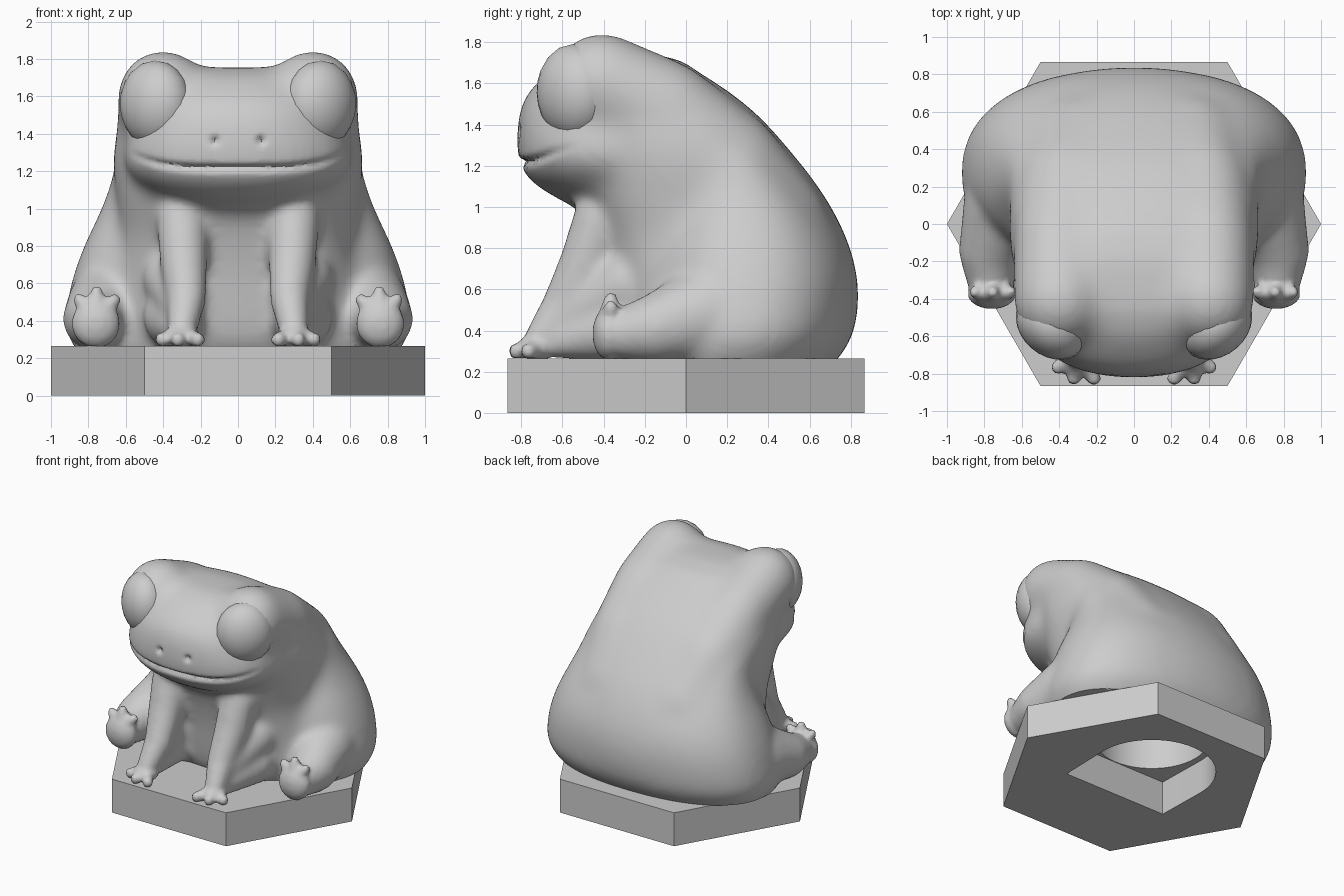
import bpy, bmesh, math
from mathutils import Vector, Matrix

if "Cube" in bpy.data.objects:
    bpy.data.objects.remove(bpy.data.objects["Cube"], do_unlink=True)

BASE_TOP = 0.265
BORE_TOP = 0.6

grey = bpy.data.materials.new("plain_grey")
grey.use_nodes = True
grey.diffuse_color = (0.61, 0.61, 0.61, 1)
for node in grey.node_tree.nodes:
    if node.type == 'BSDF_PRINCIPLED':
        node.inputs["Base Color"].default_value = grey.diffuse_color

# Unit sphere reused for every soft shape
ball = bmesh.new()
bmesh.ops.create_uvsphere(ball, u_segments=20, v_segments=14, radius=1)
ball.verts.index_update()
BALL_POINTS = [v.co.copy() for v in ball.verts]
BALL_FACES = [[v.index for v in f.verts] for f in ball.faces]
ball.free()


def make_object(name, bm):
    mesh = bpy.data.meshes.new(name)
    bm.to_mesh(mesh)
    bm.free()
    mesh.materials.append(grey)
    obj = bpy.data.objects.new(name, mesh)
    bpy.context.collection.objects.link(obj)
    return obj


def bake(obj):
    """Replace the mesh by its evaluated version."""
    bpy.context.view_layer.update()
    graph = bpy.context.evaluated_depsgraph_get()
    mesh = bpy.data.meshes.new_from_object(obj.evaluated_get(graph))
    obj.modifiers.clear()
    obj.data = mesh
    mesh.materials.clear()
    mesh.materials.append(grey)


def fuse(obj, bm, voxel, rounds):
    """Melt overlapping shapes into one soft skin."""
    bm.to_mesh(obj.data)
    bm.free()
    remesh = obj.modifiers.new("fuse", 'REMESH')
    remesh.mode = 'VOXEL'
    remesh.voxel_size = voxel
    soften = obj.modifiers.new("soften", 'SMOOTH')
    soften.factor = 0.5
    soften.iterations = rounds
    bake(obj)
    result = bmesh.new()
    result.from_mesh(obj.data)
    return result


def shade(obj, degrees):
    bpy.ops.object.select_all(action='DESELECT')
    obj.select_set(True)
    bpy.context.view_layer.objects.active = obj
    bpy.ops.object.shade_smooth_by_angle(angle=math.radians(degrees))


def blob(bm, centre, radii, turn=Matrix()):
    place = Matrix.Translation(centre) @ turn @ Matrix.Diagonal((*radii, 1))
    verts = [bm.verts.new(place @ p) for p in BALL_POINTS]
    for face in BALL_FACES:
        bm.faces.new([verts[i] for i in face])


def limb(bm, side, *stations, steps=5):
    """Tapered tube through (x, y, z, radius) stations."""
    for a, b in zip(stations, stations[1:]):
        for i in range(steps + 1):
            x, y, z, r = Vector(a).lerp(Vector(b), i / steps)
            blob(bm, (side * x, y, z), (r, r, r))


def loft(bm, sections, power, count=48, steps=4):
    """Stack rounded slices given as (z, front y, back y, half width)."""
    keys = [Vector(s) for s in sections]
    keys = [keys[0]] + keys + [keys[-1]]
    slices = []
    for p, a, b, n in zip(keys, keys[1:], keys[2:], keys[3:]):
        for i in range(steps):
            t = i / steps
            slices.append(a + (b - p) * (t / 2)
                          + (p * 2 - a * 5 + b * 4 - n) * (t * t / 2)
                          + (a * 3 - p - b * 3 + n) * (t ** 3 / 2))
    slices.append(keys[-1])
    rings = []
    for z, front, back, half in slices:
        ring = []
        for k in range(count):
            c, s = math.cos(math.tau * k / count), math.sin(math.tau * k / count)
            x = half * math.copysign(abs(c) ** (2 / power), c)
            y = (front + back) / 2 + (back - front) / 2 * math.copysign(abs(s) ** (2 / power), s)
            ring.append(bm.verts.new((x, y, z)))
        rings.append(ring)
    for low, high in zip(rings, rings[1:]):
        for k in range(count):
            j = (k + 1) % count
            bm.faces.new((low[k], low[j], high[j], high[k]))
    bm.faces.new(rings[0][::-1])
    bm.faces.new(rings[-1])


def prism(name, outline, z0, z1):
    bm = bmesh.new()
    low = [bm.verts.new((x, y, z0)) for x, y in outline]
    high = [bm.verts.new((x, y, z1)) for x, y in outline]
    bm.faces.new(low)
    bm.faces.new(high)
    for k in range(len(low)):
        bm.faces.new((low[k - 1], low[k], high[k], high[k - 1]))
    bmesh.ops.recalc_face_normals(bm, faces=bm.faces[:])
    return make_object(name, bm)


def arc(radius, start, end, count):
    angles = [math.radians(start + (end - start) * i / count) for i in range(count + 1)]
    return [(radius * math.cos(t), .2 + radius * math.sin(t)) for t in angles]


# Large masses: torso, haunches, head and brow ridges
body = make_object("frog", bmesh.new())
bm = bmesh.new()
loft(bm, [(.2, -.28, .66, .58), (.3, -.34, .77, .66), (.45, -.37, .83, .69),
          (.65, -.4, .835, .67), (.85, -.45, .78, .64), (1.05, -.52, .675, .65),
          (1.25, -.53, .525, .67), (1.45, -.55, .345, .64), (1.6, -.56, .15, .57),
          (1.7, -.54, -.03, .46), (1.755, -.48, -.18, .32)], 2.6)
loft(bm, [(.18, -.25, .67, .83), (.35, -.27, .8, .925), (.5, -.26, .83, .915),
          (.65, -.24, .83, .88), (.8, -.21, .795, .825), (.95, -.15, .72, .755),
          (1.1, -.12, .62, .695), (1.25, -.1, .5, .66)], 2.3)
loft(bm, [(.97, -.48, .1, .26), (1.06, -.66, .1, .43), (1.15, -.78, .1, .55),
          (1.25, -.82, .1, .615), (1.38, -.82, .1, .59), (1.5, -.8, .1, .54),
          (1.6, -.73, .05, .5), (1.72, -.58, 0, .4)], 2.3)
for side in (1, -1):
    limb(bm, side, (.4, -.41, 1.6, .25), (.4, -.1, 1.465, .25),
         (.36, .2, 1.2, .275), (.3, .4, .9, .3))
bm = fuse(body, bm, 0.034, 18)

# Legs and arms
for side in (1, -1):
    limb(bm, side, (.68, .1, .48, .235), (.77, -.14, .41, .17), (.765, -.34, .38, .12))
    limb(bm, side, (.3, -.41, .94, .14), (.29, -.49, .72, .13),
         (.275, -.595, .52, .108), (.3, -.72, .34, .08))
    limb(bm, side, (.34, -.28, .62, .17), (.3, -.53, .48, .11))
    limb(bm, side, (.34, -.3, .42, .17), (.3, -.64, .34, .08))
bm = fuse(body, bm, 0.026, 10)

# Feet, hands and toes
for side in (1, -1):
    blob(bm, (side * .76, -.375, .385), (.13, .08, .13))
    for x, z in ((.66, .51), (.755, .553), (.85, .513)):
        limb(bm, side, (.76, -.37, .42, .075), (x, -.365, z, .033))
    blob(bm, (side * .3, -.72, .32), (.09, .1, .065))
    for x, y in ((.405, -.765), (.322, -.822), (.215, -.825)):
        limb(bm, side, (.3, -.7, .325, .05), (x, y, .3, .039))
bm = fuse(body, bm, 0.018, 2)

# Mouth groove and nostrils
bm.normal_update()
for v in bm.verts:
    x, y, z = v.co
    if y < -.42 and abs(x) < .58 and 1.1 < z < 1.5 and v.normal.y < -.1:
        line = 1.215 + .085 * (x / .58) ** 4
        push = .028 * math.exp(-((z - line) / .018) ** 2) * (1 - (x / .58) ** 4)
        spot = (abs(x) - .125) ** 2 + (z - 1.365) ** 2
        push += .035 * math.exp(-spot / .02 ** 2)
        v.co -= v.normal * push

# Flat underside with a round bore rising into the body
bmesh.ops.bisect_plane(bm, geom=bm.verts[:] + bm.edges[:] + bm.faces[:],
                       plane_co=(0, 0, BASE_TOP), plane_no=(0, 0, 1), clear_inner=True)
circle = arc(.41, 0, 360, 48)[:-1]
rim = [bm.verts.new((x, y, BASE_TOP)) for x, y in circle]
roof = [bm.verts.new((x, y, BORE_TOP)) for x, y in circle]
for k in range(len(rim)):
    bm.faces.new((rim[k - 1], rim[k], roof[k], roof[k - 1]))
bm.faces.new(roof)
bmesh.ops.triangle_fill(bm, edges=[e for e in bm.edges if e.is_boundary],
                        normal=(0, 0, -1))
bmesh.ops.recalc_face_normals(bm, faces=bm.faces[:])
bm.to_mesh(body.data)
bm.free()
shade(body, 50)

# Eyes
for side, label in ((1, "left"), (-1, "right")):
    bm = bmesh.new()
    facing = Vector((side * .65, -.75, -.03)).to_track_quat('Z', 'Y').to_matrix().to_4x4()
    blob(bm, (side * .44, -.54, 1.557), (.21, .235, .165), facing)
    shade(make_object(label + "_eye", bm), 60)

# Hexagonal plinth with an arched recess through it
plinth = prism("plinth", [(math.cos(math.pi * k / 3), math.sin(math.pi * k / 3))
                          for k in range(6)], 0, BASE_TOP)
arch = [(.45, -.215)] + arc(.46, 0, 180, 32) + [(-.45, -.215)]
cutter = prism("recess_cutter", arch, -.1, .4)
recess = plinth.modifiers.new("recess", 'BOOLEAN')
recess.operation = 'DIFFERENCE'
recess.solver = 'EXACT'
recess.object = cutter
bake(plinth)
bpy.data.objects.remove(cutter, do_unlink=True)
shade(plinth, 30)
